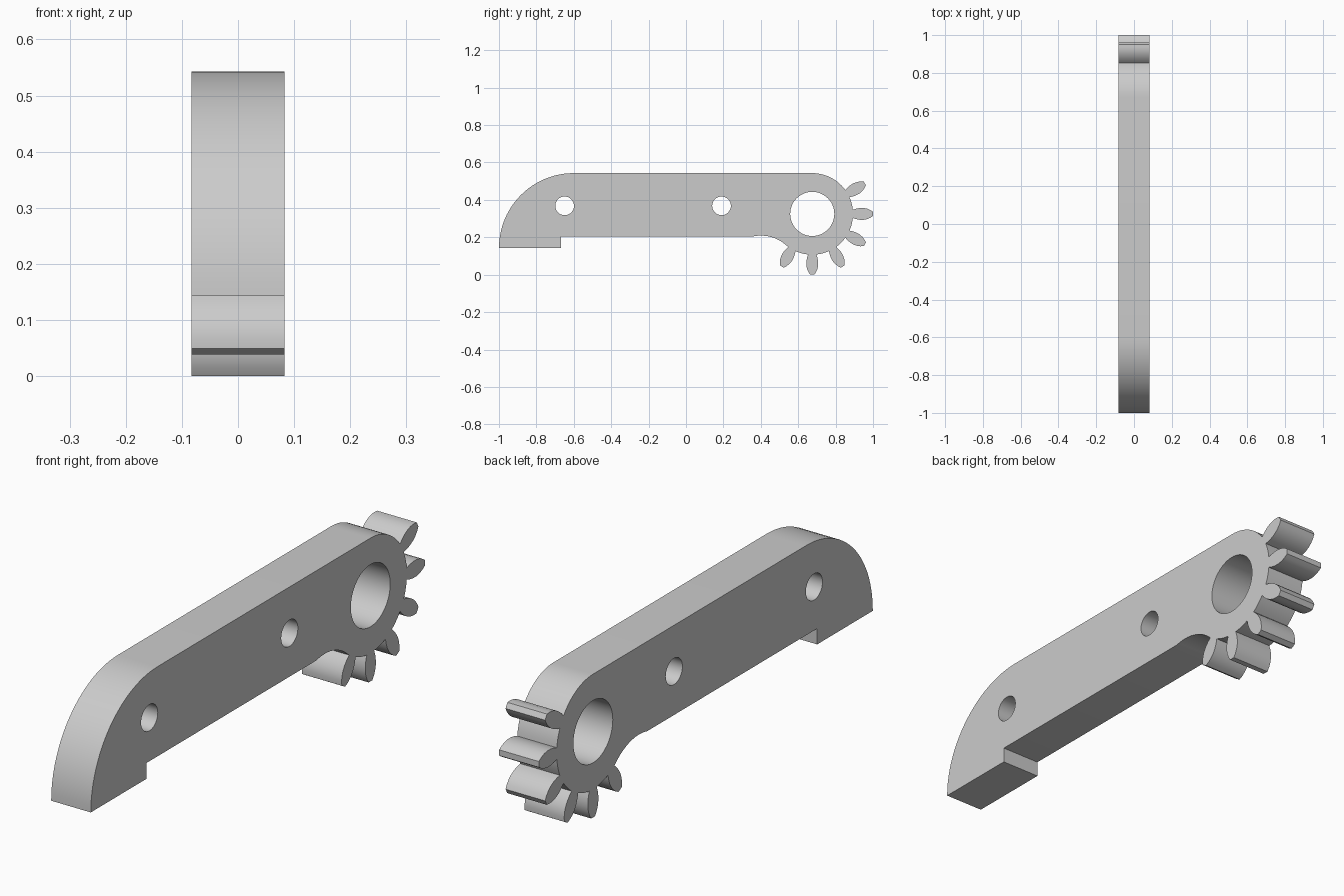
import bpy, bmesh
from math import radians, cos, sin
from mathutils import Vector

cube = bpy.data.objects.get("Cube")
if cube:
    bpy.data.objects.remove(cube, do_unlink=True)

HALF = 0.083                # half thickness along x
GEAR = Vector((0.675, 0.325))
ROOT = 0.218                # gear root radius, also the rounded arm end
TOP, BELLY, FOOT = 0.543, 0.203, 0.143


def arc(centre, radius, start, end, steps):
    """Points along an arc in the side plane (y, z), angles in degrees."""
    angles = [radians(start + (end - start) * i / steps) for i in range(steps + 1)]
    return [Vector((centre[0] + radius * cos(a), centre[1] + radius * sin(a))) for a in angles]


def tooth(angle):
    """Leaf-shaped gear tooth, listed clockwise."""
    side = [(0.217, 0.022), (0.235, 0.028), (0.255, 0.0315), (0.275, 0.0315),
            (0.293, 0.028), (0.31, 0.021), (0.325, 0.011)]
    out = Vector((cos(radians(angle)), sin(radians(angle))))
    across = Vector((-out.y, out.x))
    left = [GEAR + out * r + across * w for r, w in side]
    right = [GEAR + out * r - across * w for r, w in reversed(side)]
    return left + right


# Outline: curved nose, rounded end, teeth, fillet, heel step
outline = arc((-0.6, FOOT), 0.4, 180, 90, 24)
outline += arc(GEAR, ROOT, 90, 37, 14)
for angle in range(30, -121, -30):
    outline += tooth(angle)
    if angle > -120:
        outline += arc(GEAR, ROOT, angle - 9, angle - 21, 3)
outline += arc(GEAR, ROOT, -128, -130.7, 1)
outline += arc((0.4, 0.005), 0.204, 49.3, 104, 14)[1:]
outline += [Vector((-0.667, BELLY)), Vector((-0.667, FOOT))]

# Two pin holes and the pivot bore
loops = [outline]
for centre, radius, sides in (((-0.649, 0.368), 0.05, 32),
                              ((0.19, 0.368), 0.05, 32),
                              (GEAR, 0.118, 48)):
    loops.append(arc(centre, radius, 0, 360, sides)[:-1])

# Fill the side profile and extrude it through the thickness
bm = bmesh.new()
for loop in loops:
    verts = [bm.verts.new((-HALF, p.x, p.y)) for p in loop]
    for i, v in enumerate(verts):
        bm.edges.new((verts[i - 1], v))
bmesh.ops.triangle_fill(bm, use_beauty=True, edges=bm.edges[:], normal=(1, 0, 0))
grown = bmesh.ops.extrude_face_region(bm, geom=bm.faces[:], use_keep_orig=True)
moved = [g for g in grown["geom"] if isinstance(g, bmesh.types.BMVert)]
bmesh.ops.translate(bm, verts=moved, vec=(2 * HALF, 0, 0))
bmesh.ops.recalc_face_normals(bm, faces=bm.faces[:])

mesh = bpy.data.meshes.new("geared_arm")
bm.to_mesh(mesh)
bm.free()
arm = bpy.data.objects.new("geared_arm", mesh)
bpy.context.collection.objects.link(arm)

# Plain grey
grey = bpy.data.materials.new("plain_grey")
grey.use_nodes = True
colour = (0.6, 0.6, 0.6, 1)
grey.diffuse_color = colour
grey.node_tree.nodes["Principled BSDF"].inputs["Base Color"].default_value = colour
mesh.materials.append(grey)

# Smooth the curved walls, keep the rims sharp
bpy.ops.object.select_all(action="DESELECT")
arm.select_set(True)
bpy.context.view_layer.objects.active = arm
bpy.ops.object.shade_smooth_by_angle(angle=radians(30))
